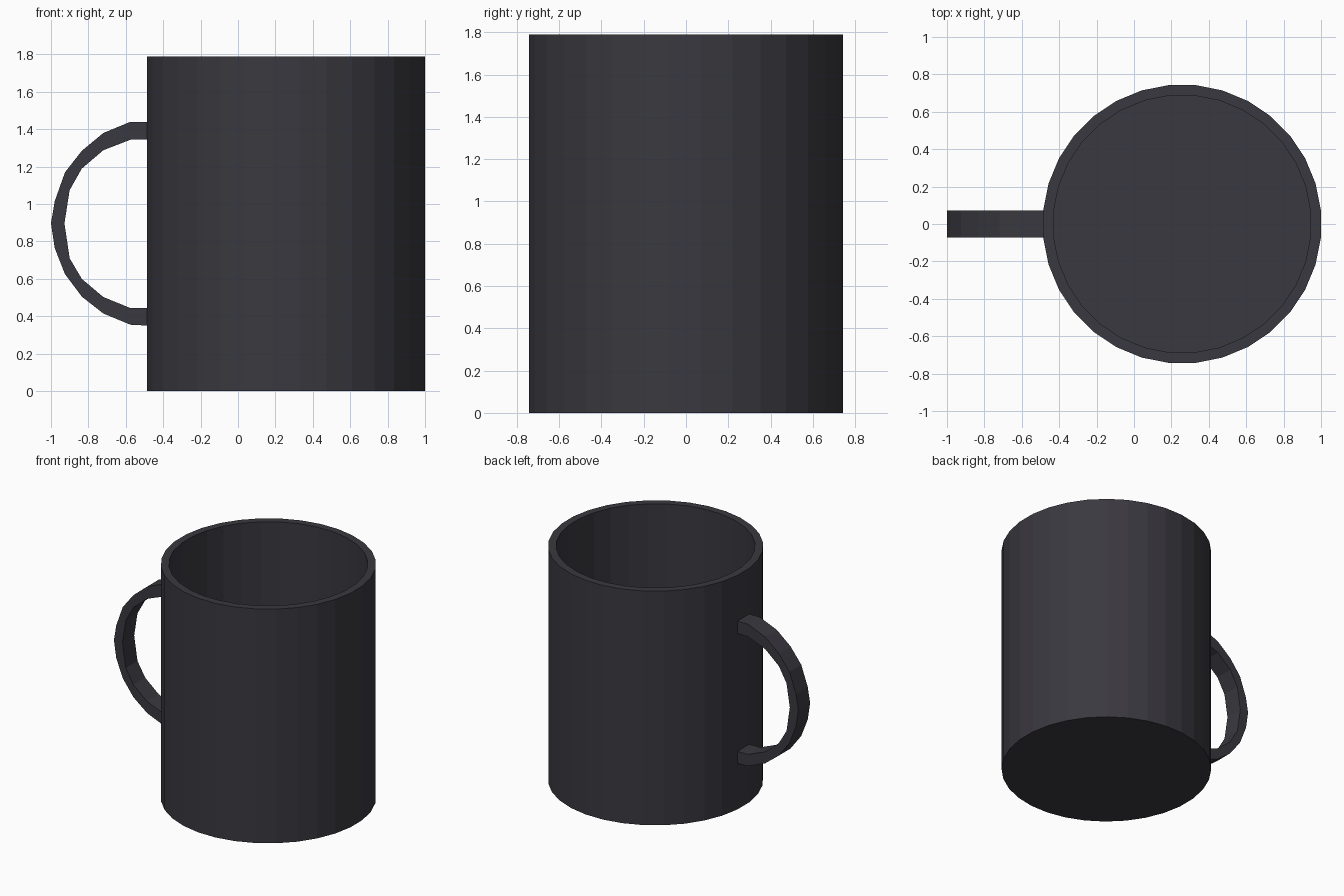
import bpy, bmesh, math

if "Cube" in bpy.data.objects:
    bpy.data.objects.remove(bpy.data.objects["Cube"])

mat = bpy.data.materials.new("charcoal")
mat.diffuse_color = (0.042, 0.040, 0.050, 1)
mat.use_nodes = True
mat.node_tree.nodes["Principled BSDF"].inputs["Base Color"].default_value = mat.diffuse_color


def finish(name, bm):
    bmesh.ops.recalc_face_normals(bm, faces=bm.faces[:])
    me = bpy.data.meshes.new(name)
    bm.to_mesh(me)
    bm.free()
    me.materials.append(mat)
    ob = bpy.data.objects.new(name, me)
    bpy.context.collection.objects.link(ob)
    return ob


# Mug body: hollow 32-sided cylinder, made of stacked rings from outside to inside
SIDES, CX, H = 32, 0.257, 1.79
bm = bmesh.new()
rings = []
for r, z in [(0.746, 0), (0.746, H), (0.69, H), (0.69, 0.055)]:
    ring = []
    for i in range(SIDES):
        a = 2 * math.pi * (i + 0.5) / SIDES
        ring.append(bm.verts.new((CX + r * math.cos(a), r * math.sin(a), z)))
    rings.append(ring)
for lo, hi in zip(rings, rings[1:]):
    for i in range(SIDES):
        j = (i + 1) % SIDES
        bm.faces.new((lo[i], lo[j], hi[j], hi[i]))
bm.faces.new(rings[0])
bm.faces.new(rings[-1])
finish("mug_body", bm)

# Handle: flat strap, side profile extruded across y
outer = [(-0.475, 1.44), (-0.575, 1.44), (-0.72, 1.38), (-0.835, 1.285),
         (-0.925, 1.17), (-0.98, 1.015), (-1.0, 0.897), (-0.98, 0.765),
         (-0.925, 0.625), (-0.835, 0.505), (-0.72, 0.415), (-0.575, 0.355),
         (-0.475, 0.35)]
inner = [(-0.475, 0.444), (-0.575, 0.444), (-0.72, 0.503), (-0.835, 0.6),
         (-0.9, 0.71), (-0.928, 0.897), (-0.9, 1.075), (-0.835, 1.19),
         (-0.72, 1.288), (-0.575, 1.344), (-0.475, 1.344)]
bm = bmesh.new()
W = 0.071
face = bm.faces.new([bm.verts.new((x, -W, z)) for x, z in outer + inner])
ext = bmesh.ops.extrude_face_region(bm, geom=[face], use_keep_orig=True)
moved = [v for v in ext["geom"] if isinstance(v, bmesh.types.BMVert)]
bmesh.ops.translate(bm, verts=moved, vec=(0, 2 * W, 0))
finish("handle", bm)
